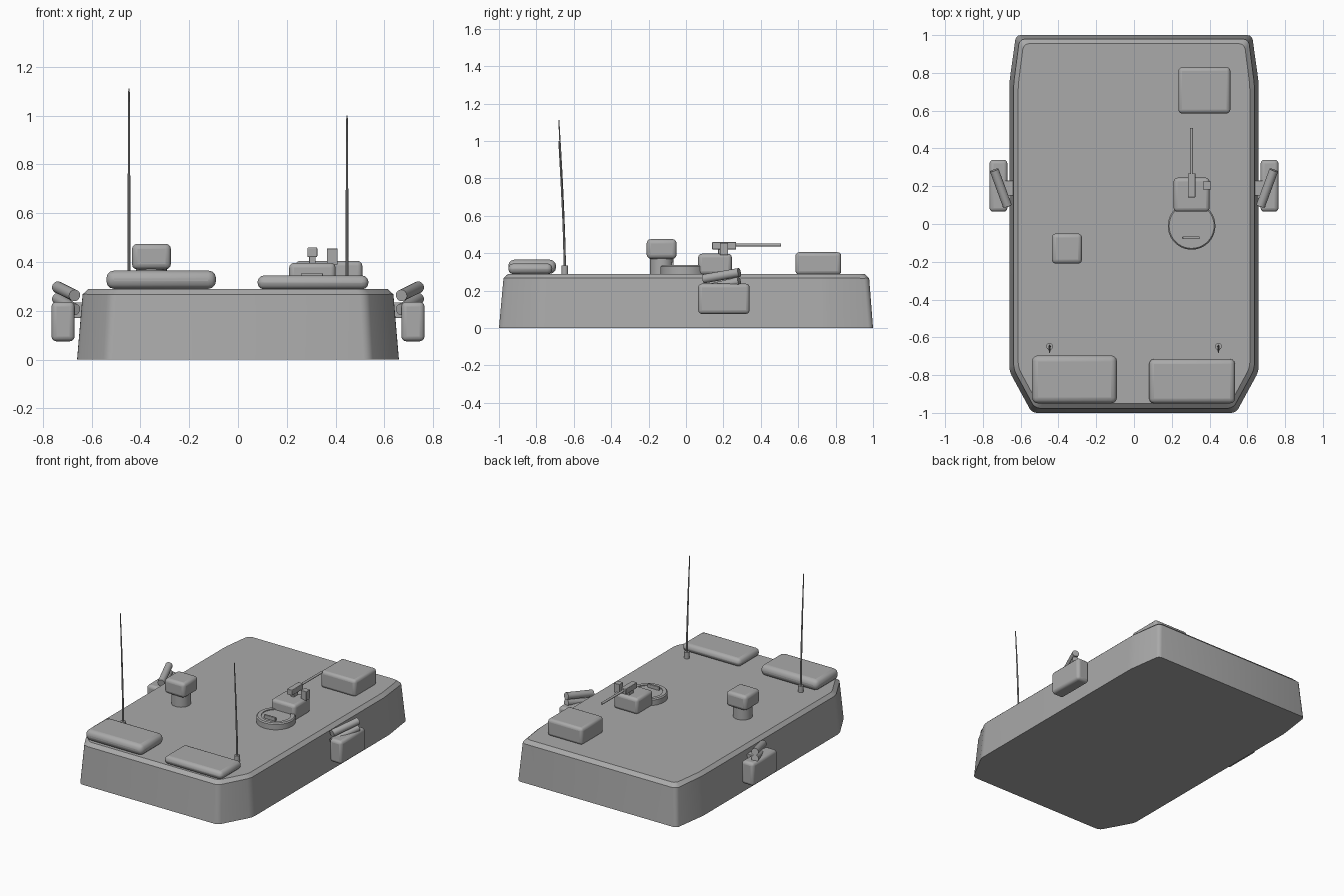
import bpy, bmesh, math
from mathutils import Vector

if "Cube" in bpy.data.objects:
    bpy.data.objects.remove(bpy.data.objects["Cube"])

grey = bpy.data.materials.new("plain grey")
grey.diffuse_color = (0.40, 0.40, 0.40, 1)
grey.use_nodes = True
grey.node_tree.nodes["Principled BSDF"].inputs["Base Color"].default_value = grey.diffuse_color


def finish(name, bm, bevel=0, segments=3):
    bmesh.ops.recalc_face_normals(bm, faces=bm.faces[:])
    me = bpy.data.meshes.new(name)
    bm.to_mesh(me)
    bm.free()
    me.materials.append(grey)
    ob = bpy.data.objects.new(name, me)
    bpy.context.collection.objects.link(ob)
    if bevel:
        m = ob.modifiers.new("bevel", 'BEVEL')
        m.width, m.segments, m.limit_method = bevel, segments, 'ANGLE'
    bpy.ops.object.select_all(action='DESELECT')
    ob.select_set(True)
    bpy.context.view_layer.objects.active = ob
    bpy.ops.object.shade_smooth_by_angle(angle=math.radians(35))
    return ob


def box(name, x, y, z, bevel=0.02):
    bm = bmesh.new()
    bmesh.ops.create_cube(bm, size=1)
    for v in bm.verts:
        for i, (lo, hi) in enumerate((x, y, z)):
            v.co[i] = lo + (v.co[i] + 0.5) * (hi - lo)
    return finish(name, bm, bevel)


def tube(name, points, radii, sides=24):
    """Capped round tube through points."""
    bm = bmesh.new()
    pts = [Vector(p) for p in points]
    q = (pts[-1] - pts[0]).to_track_quat('Z', 'Y')
    rings = []
    for p, r in zip(pts, radii):
        rings.append([bm.verts.new(p + q @ Vector((r * math.cos(a), r * math.sin(a), 0)))
                      for a in (2 * math.pi * k / sides for k in range(sides))])
    for a, b in zip(rings, rings[1:]):
        for k in range(sides):
            j = (k + 1) % sides
            bm.faces.new((a[k], a[j], b[j], b[k]))
    bm.faces.new(rings[0])
    bm.faces.new(rings[-1])
    return finish(name, bm)


# Hull: half outline (x, y) at the base, shoulder and roof
levels = [
    (0.0, [(0.54, -1.0), (0.66, -0.78), (0.66, 0.75), (0.625, 1.0)]),
    (0.268, [(0.525, -0.975), (0.637, -0.77), (0.637, 0.745), (0.605, 0.978)]),
    (0.29, [(0.51, -0.95), (0.613, -0.76), (0.613, 0.735), (0.585, 0.955)]),
]
bm = bmesh.new()
rings = []
for z, half in levels:
    outline = half + [(-x, y) for x, y in reversed(half)]
    rings.append([bm.verts.new((x, y, z)) for x, y in outline])
for a, b in zip(rings, rings[1:]):
    for k in range(8):
        j = (k + 1) % 8
        bm.faces.new((a[k], a[j], b[j], b[k]))
bm.faces.new(rings[0])
bm.faces.new(rings[-1])
# Round the upright corners
upright = [e for e in bm.edges if abs(e.verts[0].co.z - e.verts[1].co.z) > 0.01]
bmesh.ops.bevel(bm, geom=upright, offset=0.025, segments=3, profile=0.5, affect='EDGES')
finish("hull", bm)

# Stowage rolls at the front and boxes on the roof
box("left_stowage_roll", (-0.54, -0.09), (-0.95, -0.695), (0.29, 0.365), 0.032)
box("right_stowage_roll", (0.08, 0.535), (-0.95, -0.715), (0.288, 0.345), 0.027)
box("rear_box", (0.235, 0.51), (0.585, 0.83), (0.285, 0.405))

# Sight on a round post
tube("sight_post", [(-0.355, -0.13, 0.28), (-0.355, -0.13, 0.38)], [0.063] * 2, 32)
box("sight_head", (-0.435, -0.275), (-0.21, -0.05), (0.37, 0.475), 0.022)

# Hatch ring with lid inside
bm = bmesh.new()
n = 40
prof = [(0.126, 0.285), (0.126, 0.328), (0.119, 0.336), (0.095, 0.336), (0.095, 0.285)]
grid = [[bm.verts.new((0.305 + r * math.cos(2 * math.pi * k / n),
                       -0.01 + r * math.sin(2 * math.pi * k / n), z)) for r, z in prof]
        for k in range(n)]
for k in range(n):
    a, b = grid[k], grid[(k + 1) % n]
    for i in range(len(prof)):
        j = (i + 1) % len(prof)
        bm.faces.new((a[i], a[j], b[j], b[i]))
finish("hatch_ring", bm)
tube("hatch_lid", [(0.305, -0.01, 0.285), (0.305, -0.01, 0.33)], [0.096] * 2, 40)
box("hatch_handle", (0.258, 0.348), (-0.08, -0.066), (0.32, 0.354), 0.003)

# Gun mount
box("gun_base", (0.21, 0.40), (0.065, 0.245), (0.285, 0.397))
box("gun_pedestal", (0.292, 0.318), (0.172, 0.217), (0.39, 0.425), 0.002)
box("gun_body", (0.285, 0.325), (0.14, 0.268), (0.42, 0.46), 0.004)
tube("gun_barrel", [(0.305, 0.26, 0.444), (0.305, 0.508, 0.444)], [0.008] * 2, 16)
box("gun_sight", (0.365, 0.408), (0.182, 0.225), (0.39, 0.455), 0.002)

# Whip antennas
for side, top in ((-1, 1.112), (1, 1.0)):
    x = 0.447 * side
    tube("antenna_base", [(x, -0.648, 0.285), (x, -0.648, 0.335)], [0.018] * 2, 16)
    h = top - 0.33
    path = [(x, -0.648 - 0.032 * t ** 1.4, 0.33 + h * t) for t in (0, .2, .4, .6, .8, 1)]
    tube("antenna_whip", path, [0.007, 0.006, 0.0055, 0.005, 0.004, 0.003], 10)

# Side boxes with launcher tubes, mirrored
for s in (-1, 1):
    box("side_box", sorted((0.67 * s, 0.765 * s)), (0.065, 0.34), (0.075, 0.237))
    for z0, z1 in ((0.263, 0.297), (0.205, 0.25)):
        tube("launcher_tube", [(0.67 * s, 0.095, z0), (0.74 * s, 0.285, z1)], [0.024] * 2)
    box("launcher_bracket", sorted((0.62 * s, 0.70 * s)), (0.15, 0.23), (0.17, 0.235), 0.004)
